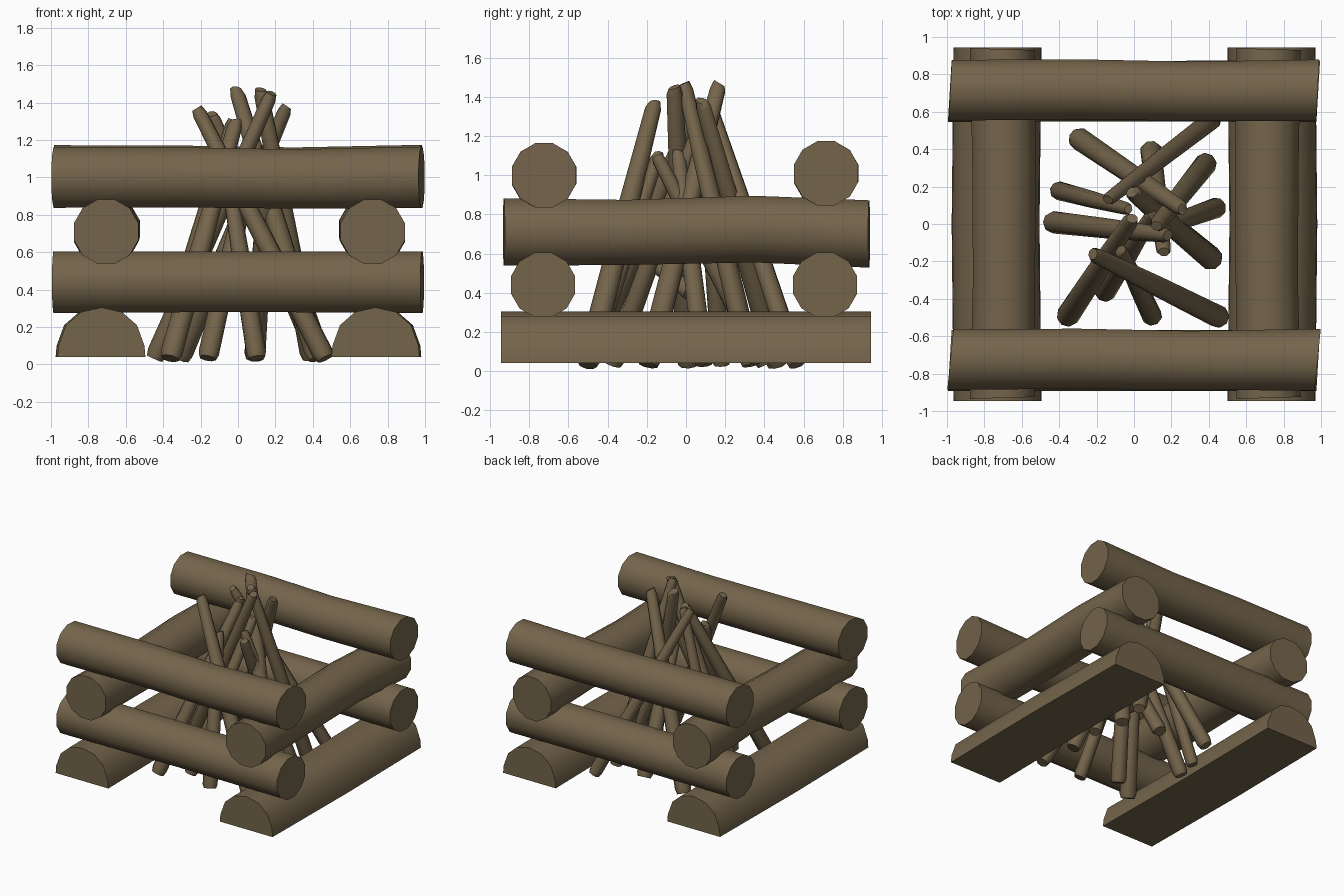
import bpy, bmesh, math, random
from mathutils import Vector

if "Cube" in bpy.data.objects:
    bpy.data.objects.remove(bpy.data.objects["Cube"])

random.seed(4)
wood = bpy.data.materials.new("dark brown wood")
wood.diffuse_color = (0.175, 0.128, 0.070, 1)
wood.use_nodes = True
wood.node_tree.nodes["Principled BSDF"].inputs["Base Color"].default_value = wood.diffuse_color


def loft(name, rings, angle=45):
    """Skin closed rings of points, cap both ends, smooth the sides."""
    bm = bmesh.new()
    loops = [[bm.verts.new(p) for p in ring] for ring in rings]
    n = len(loops[0])
    for a, b in zip(loops, loops[1:]):
        for i in range(n):
            j = (i + 1) % n
            bm.faces.new((a[i], a[j], b[j], b[i]))
    bm.faces.new(loops[0][::-1])
    bm.faces.new(loops[-1])
    bmesh.ops.recalc_face_normals(bm, faces=bm.faces[:])
    mesh = bpy.data.meshes.new(name)
    bm.to_mesh(mesh)
    bm.free()
    mesh.materials.append(wood)
    ob = bpy.data.objects.new(name, mesh)
    bpy.context.collection.objects.link(ob)
    bpy.ops.object.select_all(action='DESELECT')
    ob.select_set(True)
    bpy.context.view_layer.objects.active = ob
    bpy.ops.object.shade_smooth_by_angle(angle=math.radians(angle))


def round_log(name, axis, stations, skew0=0.0, skew1=0.0, sides=12):
    """stations: (along, across, height, radius); the end cuts are slightly skewed."""
    rings = []
    for k, (t, c, z, r) in enumerate(stations):
        skew = skew0 if k == 0 else skew1 if k == len(stations) - 1 else 0
        ring = []
        for i in range(sides):
            a = 2 * math.pi * (i + 0.5) / sides
            u, w = r * math.cos(a), r * math.sin(a)
            along = t + skew * u
            ring.append((along, c + u, z + w) if axis == 'x' else (c + u, along, z + w))
        rings.append(ring)
    loft(name, rings)


# Split logs at the bottom: half-round profile with a flat underside
half = [(-0.235, 0.04), (-0.23, 0.10), (-0.19, 0.21), (-0.11, 0.28), (0, 0.305),
        (0.11, 0.28), (0.19, 0.21), (0.23, 0.10), (0.235, 0.04)]
for side, x in (("left", -0.73), ("right", 0.735)):
    ends = [(-0.945, 0.0), (0.0, -0.01 if x < 0 else 0.01), (0.945, 0.0)]
    loft("bottom_split_log_" + side,
         [[(x + dx + px, y, pz) for px, pz in half] for y, dx in ends])

# Second layer: front and back logs
for side, y in (("front", -0.73), ("back", 0.71)):
    round_log("lower_log_" + side, 'x',
              [(-0.985, y, 0.44, 0.17), (0, y, 0.443, 0.168), (0.985, y, 0.44, 0.17)], 0.06, 0.06)

# Third layer: left and right logs, slightly bowed
for side, x, bow in (("left", -0.705, 0.01), ("right", 0.72, -0.01)):
    round_log("middle_log_" + side, 'y',
              [(-0.93, x, 0.71, 0.178), (-0.3, x + bow, 0.708, 0.172),
               (0.35, x + bow, 0.725, 0.176), (0.935, x, 0.70, 0.178)], 0.03, -0.03)

# Top layer: front and back logs
for side, y, z, skew in (("front", -0.725, 1.0, 0.1), ("back", 0.715, 1.01, 0.05)):
    round_log("top_log_" + side, 'x',
              [(-0.982, y, z, 0.168), (-0.3, y + 0.005, z, 0.166),
               (0.3, y - 0.005, z - 0.008, 0.164), (0.982, y, z, 0.17)], skew, skew)


# Kindling teepee: base (x, y), tip (x, y, z), base radius
sticks = [
    ((-0.30, 0.46), (0.26, 0.08, 1.38), 0.062),
    ((0.42, 0.56), (-0.14, 0.13, 1.34), 0.055),
    ((-0.41, 0.18), (-0.03, 0.08, 1.31), 0.050),
    ((-0.44, 0.01), (0.18, -0.06, 1.45), 0.060),
    ((-0.36, -0.50), (-0.01, 0.03, 1.30), 0.062),
    ((0.46, -0.50), (-0.22, -0.16, 1.37), 0.062),
    ((0.10, -0.50), (-0.07, -0.14, 1.11), 0.055),
    ((0.42, -0.19), (-0.01, 0.17, 1.47), 0.065),
    ((0.45, 0.09), (0.08, -0.04, 1.12), 0.055),
    ((0.39, 0.33), (0.12, -0.01, 1.47), 0.060),
    ((0.09, 0.40), (0.16, -0.15, 1.10), 0.060),
    ((-0.16, -0.37), (0.10, 0.05, 1.20), 0.058),
]
for k, (base, tip, r) in enumerate(sticks):
    p0, p1 = Vector((*base, 0.045)), Vector(tip)
    q = (p1 - p0).to_track_quat('Z', 'Y')
    spin = random.random()
    cut = random.uniform(-0.5, 0.5)
    rings = []
    for t, f, tilt in ((-0.01, 0.82, 0), (0.015, 1, 0), (0.5, 0.9, 0),
                       (0.975, 0.68, 0), (1.0, 0.5, cut)):
        ring = []
        for i in range(8):
            a = 2 * math.pi * i / 8 + spin
            u, w = r * f * math.cos(a), r * f * math.sin(a) * 0.9
            ring.append(p0.lerp(p1, t) + q @ Vector((u, w, tilt * u)))
        rings.append(ring)
    loft("kindling_stick_%d" % (k + 1), rings, 50)

# Short chunk lying between the sticks
c, d = Vector((0.02, -0.06, 0.47)), Vector((0.14, 0.12, -0.10))
q = d.to_track_quat('Z', 'Y')
loft("short_stick", [[c + d * t + q @ Vector((0.045 * math.cos(i * math.pi / 4),
                                               0.045 * math.sin(i * math.pi / 4), 0))
                      for i in range(8)] for t in (-0.7, 0.7)], 50)
